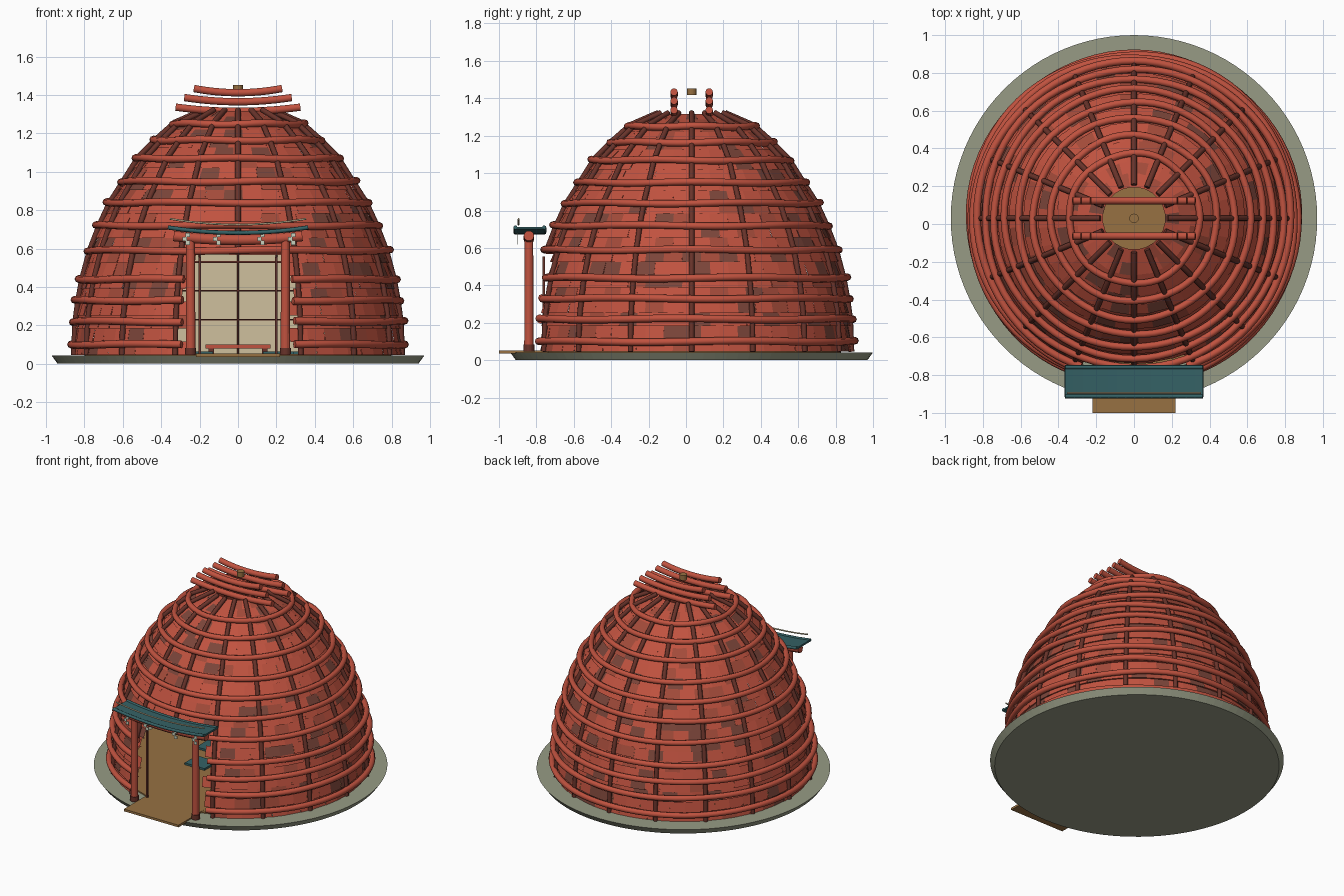
import bpy, bmesh, math, random
from mathutils import Vector

random.seed(7)
if "Cube" in bpy.data.objects:
    bpy.data.objects.remove(bpy.data.objects["Cube"])
CY = 0.03  # dome axis along y


def material(name, rgb):
    m = bpy.data.materials.new(name)
    m.use_nodes = True
    m.diffuse_color = (*rgb, 1)
    m.node_tree.nodes["Principled BSDF"].inputs["Base Color"].default_value = (*rgb, 1)
    return m


RED = material("red lacquer", (0.53, 0.085, 0.05))
MID = material("weathered red", (0.37, 0.07, 0.042))
DARK = material("dark shingle", (0.2, 0.06, 0.042))
RIB = material("dark rib wood", (0.14, 0.033, 0.023))
TEAL = material("teal", (0.035, 0.12, 0.13))
STONE = material("stone", (0.31, 0.33, 0.235))
WOOD = material("wood", (0.31, 0.165, 0.055))
CREAM = material("cream screen", (0.62, 0.53, 0.34))
PAPER = material("pale paper", (0.58, 0.65, 0.52))


def add(name, mesh, *mats):
    ob = bpy.data.objects.new(name, mesh)
    bpy.context.scene.collection.objects.link(ob)
    for m in mats:
        mesh.materials.append(m)
    return ob


def tube(name, paths, radius, mat, closed=False, sides=2):
    """Round rods along point lists, joined in one mesh."""
    cu = bpy.data.curves.new(name, "CURVE")
    cu.dimensions = "3D"
    cu.bevel_depth, cu.bevel_resolution, cu.use_fill_caps = radius, sides, True
    for pts in paths:
        sp = cu.splines.new("POLY")
        sp.points.add(len(pts) - 1)
        for p, co in zip(sp.points, pts):
            p.co = (*co, 1)
        sp.use_cyclic_u = closed
    tmp = bpy.data.objects.new(name + " path", cu)
    bpy.context.scene.collection.objects.link(tmp)
    bpy.context.view_layer.update()
    dep = bpy.context.evaluated_depsgraph_get()
    mesh = bpy.data.meshes.new_from_object(tmp.evaluated_get(dep))
    bpy.data.objects.remove(tmp)
    mesh.materials.clear()
    ob = add(name, mesh, mat)
    bpy.context.view_layer.objects.active = ob
    for o in bpy.context.selected_objects:
        o.select_set(False)
    ob.select_set(True)
    bpy.ops.object.shade_smooth_by_angle(angle=math.radians(50))
    return ob


def box(name, centre, size, mat):
    bm = bmesh.new()
    bmesh.ops.create_cube(bm, size=1)
    for v in bm.verts:
        v.co = Vector(centre) + Vector(a * b for a, b in zip(v.co, size))
    me = bpy.data.meshes.new(name)
    bm.to_mesh(me)
    bm.free()
    return add(name, me, mat)


def drum(name, centre, r1, r2, depth, mat, n=64):
    bm = bmesh.new()
    bmesh.ops.create_cone(bm, cap_ends=True, segments=n, radius1=r1, radius2=r2, depth=depth)
    bmesh.ops.translate(bm, verts=bm.verts, vec=centre)
    me = bpy.data.meshes.new(name)
    bm.to_mesh(me)
    bm.free()
    return add(name, me, mat)


def polar(r, a, z):
    return (r * math.cos(a), CY + r * math.sin(a), z)


def sag(half, z, rise, y, n=16):
    """Beam line whose ends lift up."""
    return [(half * t, y, z + rise * t * t) for t in (2 * i / n - 1 for i in range(n + 1))]


# Dome profile: radius and height at the hoops, foot first
HOOPS = [(.84, .10), (.835, .22), (.82, .33), (.80, .44), (.76, .59), (.71, .72),
         (.655, .84), (.585, .95), (.505, 1.07), (.41, 1.165), (.315, 1.25)]
PROFILE = [(.842, .045)] + HOOPS + [(.165, 1.315)]
FRONT = -math.pi / 2
DOOR = 0.345  # half angle of the doorway


def along(t):
    """Point on the profile at fraction t of its length."""
    seg = [math.dist(a, b) for a, b in zip(PROFILE, PROFILE[1:])]
    d = t * sum(seg)
    for (a, b), s in zip(zip(PROFILE, PROFILE[1:]), seg):
        if d <= s:
            return tuple(p + (q - p) * d / s for p, q in zip(a, b))
        d -= s
    return PROFILE[-1]


# Shingle shell: lapped courses of flat plates
bm = bmesh.new()
COURSES = 22
for c in range(COURSES):
    (r0, z0), (r1, z1) = along(c / COURSES), along((c + 1) / COURSES)
    n = max(24, round(2 * math.pi * r0 / 0.1))
    for i in range(n):
        a0 = (i + 0.5 * (c % 2)) * math.tau / n
        a1 = a0 + math.tau / n
        off = abs((((a0 + a1) / 2 - FRONT + math.pi) % math.tau) - math.pi)
        if off < DOOR and z0 < 0.54:
            continue
        shade = random.choices((0, 1, 2), (70, 14, 16))[0]
        lip = 0.008 + random.random() * 0.005
        rows = [[bm.verts.new(polar(r, a, z)) for a in (a0, a1)]
                for r, z in ((r0 - .004, z0), (r0 + lip, z0), (r1, z1 + .002))]
        for lo, hi in zip(rows, rows[1:]):
            bm.faces.new((lo[0], lo[1], hi[1], hi[0])).material_index = shade
shell = bpy.data.meshes.new("shingle_shell")
bm.to_mesh(shell)
bm.free()
add("shingle_shell", shell, RED, MID, DARK)

# Vertical ribs, the front one stopping above the doorway
ribs = []
for k in range(16):
    a = k * math.tau / 16
    start = 5 if k == 12 else 0
    ribs.append([polar(r + .013, a, z + .008 * (z > 1)) for r, z in PROFILE[start:]])
tube("ribs", ribs, 0.015, RIB)

# Hoops: the lower four break at the doorway
opened, full = [], []
for k, (r, z) in enumerate(HOOPS):
    gap = DOOR if k < 4 else 0
    n = 72
    pts = []
    for i in range(n + 1 if gap else n):
        a = FRONT + gap + (math.tau - 2 * gap) * i / n
        wob = .004 * math.sin(5 * a + 2 * k)
        pts.append(polar(r + .03 + wob, a, z + wob))
    (opened if gap else full).append(pts)
tube("lower_hoops", opened, 0.02, RED)
tube("upper_hoops", full, 0.019, RED, closed=True)

# Crown logs and smoke cap
logs = [sag(h, z, .022, CY + s * .094)
        for s in (-1, 1) for h, z in ((.325, 1.315), (.28, 1.365), (.23, 1.412))]
tube("crown_logs", logs, 0.02, RED, sides=3)
drum("smoke_cap", (0, CY, 1.435), .025, .025, .036, WOOD, 16)

# Stone base, floor and entrance board
drum("stone_base", (0, CY, .021), .94, .97, .042, STONE, 96)
drum("wood_floor", (0, CY, .045), .8, .8, .012, WOOD)
box("entrance_board", (0, -.83, .044), (.44, .34, .016), WOOD)

# Interior: screen with lattice, low rail and cushions
box("back_screen", (0, .5, .31), (.9, .012, .52), CREAM)
lattice = [[(x, .488, .05), (x, .488, .57)] for x in (-.4, -.2, 0, .2, .4)]
lattice += [[(-.45, .488, z), (.45, .488, z)] for z in (.23, .38, .53)]
tube("screen_lattice", lattice, 0.005, RIB, sides=1)
box("low_rail", (0, .44, .09), (.34, .05, .02), RED)
for s in (-1, 1):
    box("rail_foot", (s * .14, .44, .065), (.03, .04, .03), RIB)
    box("front_cushion", (s * .21, -.13, .057), (.16, .14, .016), TEAL)
    box("rear_cushion", (s * .3, .12, .057), (.14, .14, .016), TEAL)

# Gate: posts, collars, jambs, beam
for s in (-1, 1):
    drum("gate_post", (s * .247, -.84, .35), .025, .023, .61, RED, 16)
    drum("post_collar", (s * .247, -.84, .065), .029, .029, .035, RIB, 16)
    box("door_jamb", (s * .2, -.76, .3), (.012, .012, .51), RIB)
tube("gate_beam", [sag(.335, .645, .02, -.84)], 0.028, RED, sides=3)

# Curved canopy with rolled edges
bm = bmesh.new()
rows = [[bm.verts.new((x, y, z + .005)) for x, _, z in sag(.365, .68, .028, 0)]
        for y in (-.915, -.755)]
for i in range(16):
    bm.faces.new((rows[0][i], rows[0][i + 1], rows[1][i + 1], rows[1][i]))
canopy = bpy.data.meshes.new("canopy")
bm.to_mesh(canopy)
bm.free()
ob = add("canopy", canopy, TEAL)
ob.modifiers.new("thickness", "SOLIDIFY").thickness = 0.012
tube("canopy_edges", [sag(.365, .682, .028, y) for y in (-.912, -.758)], 0.011, TEAL)

# Rope and folded paper streamers
tube("rope", [sag(.355, .725, .03, -.895)], 0.005, CREAM)
for x in (-.27, -.11, .12, .28):
    for k in range(3):
        box("paper_streamer", (x + .008 * (-1) ** k, -.9, .67 - .02 * k), (.022, .004, .022), PAPER)
